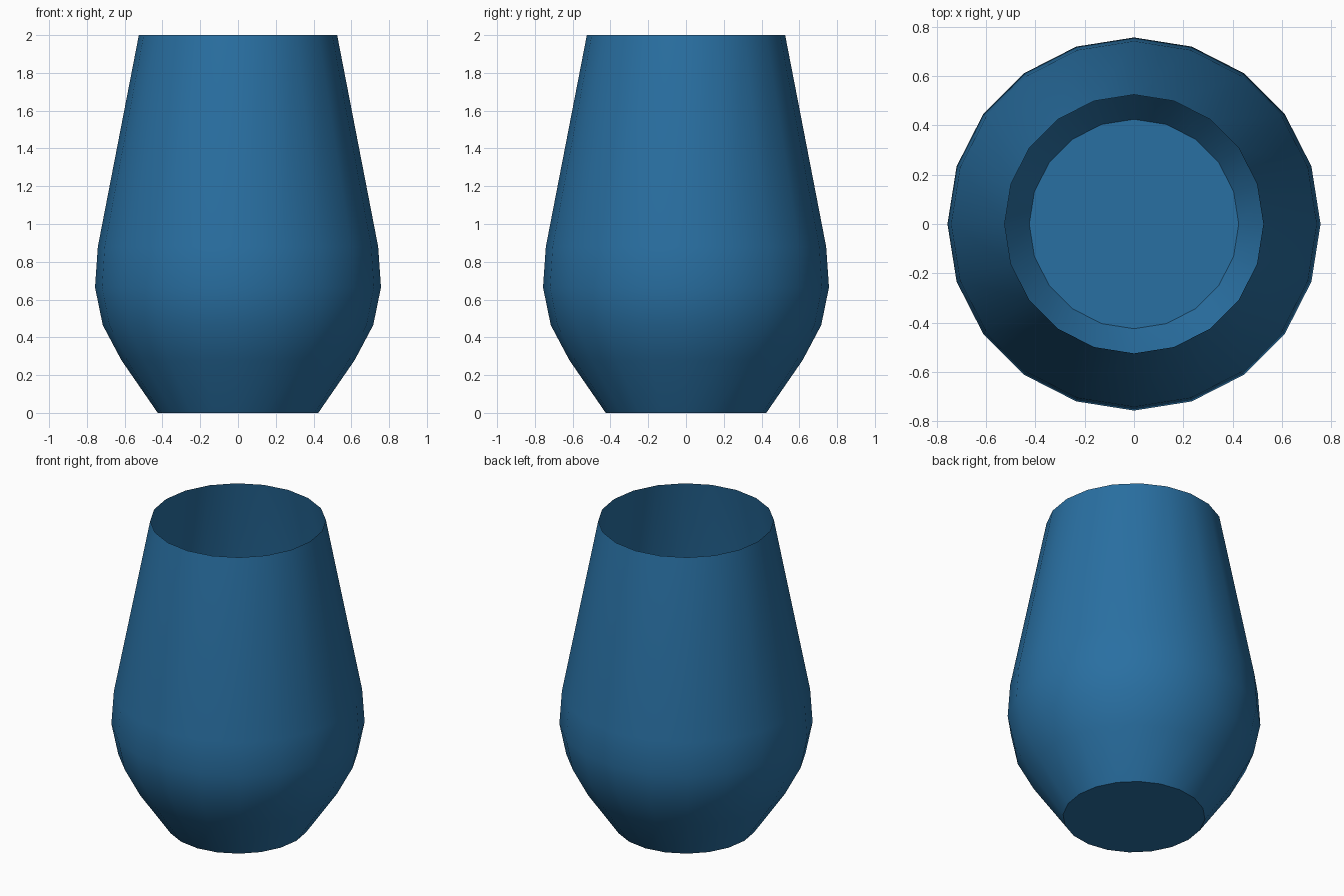
import bpy, bmesh
from math import cos, sin, tau, radians

if "Cube" in bpy.data.objects:
    bpy.data.objects.remove(bpy.data.objects["Cube"])

SIDES = 20
# Wall profile from the base to the open rim: (radius, height)
PROFILE = [(0.425, 0.0), (0.618, 0.28), (0.716, 0.465),
           (0.757, 0.665), (0.742, 0.88), (0.525, 2.0)]

# Thin open-topped wall with a flat floor
bm = bmesh.new()
rings = [[bm.verts.new((r * cos(tau * i / SIDES), r * sin(tau * i / SIDES), z))
          for i in range(SIDES)] for r, z in PROFILE]
for low, high in zip(rings, rings[1:]):
    for i in range(SIDES):
        j = (i + 1) % SIDES
        bm.faces.new((low[i], low[j], high[j], high[i]))
bm.faces.new(rings[0][::-1])

mesh = bpy.data.meshes.new("tumbler")
bm.to_mesh(mesh)
bm.free()
tumbler = bpy.data.objects.new("tumbler", mesh)
bpy.context.collection.objects.link(tumbler)

# Blue finish
blue = bpy.data.materials.new("blue")
blue.diffuse_color = (0.022, 0.16, 0.36, 1)
blue.use_nodes = True
blue.node_tree.nodes["Principled BSDF"].inputs["Base Color"].default_value = blue.diffuse_color
mesh.materials.append(blue)

# Smooth wall, sharp base edge
bpy.context.view_layer.objects.active = tumbler
tumbler.select_set(True)
bpy.ops.object.shade_smooth_by_angle(angle=radians(40))
